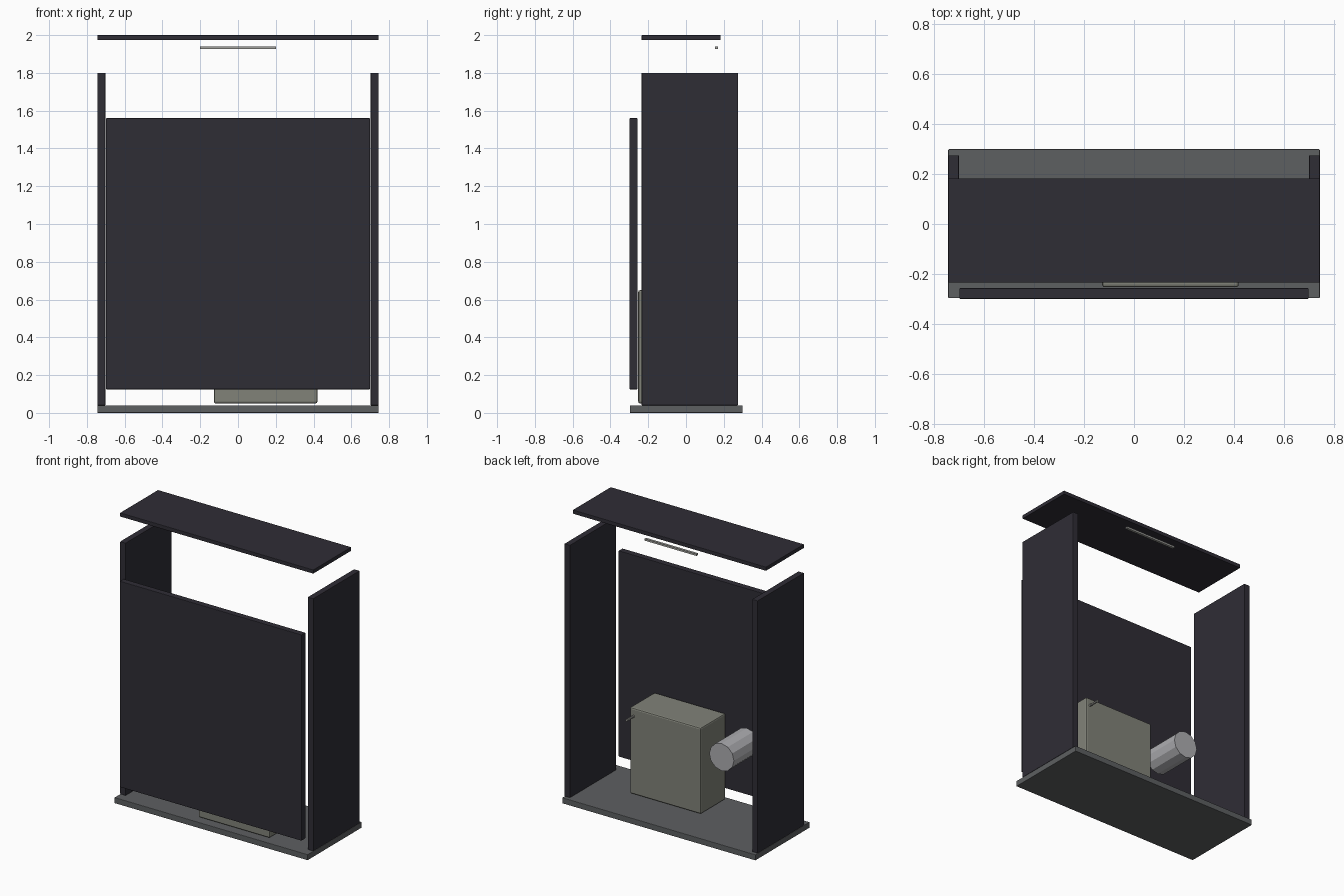
import bpy
import math

old = bpy.data.objects.get("Cube")
if old:
    bpy.data.objects.remove(old, do_unlink=True)


def material(name, rgb):
    m = bpy.data.materials.new(name)
    m.use_nodes = True
    m.diffuse_color = (*rgb, 1)
    m.node_tree.nodes["Principled BSDF"].inputs["Base Color"].default_value = (*rgb, 1)
    return m


dark = material("dark_panel", (0.028, 0.026, 0.036))
slate = material("slate_base", (0.11, 0.115, 0.12))
olive = material("olive_grey", (0.22, 0.225, 0.19))
silver = material("silver", (0.42, 0.42, 0.44))
steel = material("steel_grey", (0.36, 0.36, 0.34))


def finish(obj, name, mat, bevel):
    obj.name = name
    obj.data.materials.append(mat)
    if bevel:
        mod = obj.modifiers.new("soft_edge", "BEVEL")
        mod.width = bevel
        mod.segments = 2
    return obj


def block(name, x, y, z, mat, bevel=0.003):
    """Box spanning the given (low, high) range on each axis."""
    spans = (x, y, z)
    bpy.ops.mesh.primitive_cube_add(size=1, location=[(a + b) / 2 for a, b in spans])
    obj = bpy.context.object
    obj.scale = [b - a for a, b in spans]
    bpy.ops.object.transform_apply(location=False, rotation=False, scale=True)
    return finish(obj, name, mat, bevel)


def rod(name, x, y, z, radius, sides, mat):
    """Cylinder lying along y."""
    bpy.ops.mesh.primitive_cylinder_add(
        vertices=sides, radius=radius, depth=y[1] - y[0],
        location=(x, (y[0] + y[1]) / 2, z), rotation=(math.pi / 2, 0, 0))
    return finish(bpy.context.object, name, mat, 0)


# Cabinet panels
block("base", (-0.745, 0.745), (-0.297, 0.3), (0, 0.04), slate)
block("front_panel", (-0.7, 0.7), (-0.3, -0.257), (0.125, 1.56), dark)
block("lid", (-0.745, 0.745), (-0.235, 0.183), (1.973, 2.0), dark)
for side, (lo, hi) in {"left": (0.702, 0.745), "right": (-0.745, -0.702)}.items():
    block(side + "_side_panel", (lo, hi), (-0.235, 0.275), (0.04, 1.8), dark)

# Strip under the lid
block("lid_strip", (-0.2, 0.2), (0.153, 0.17), (1.927, 1.94), steel, 0)

# Inner unit, its small peg and the canister beside it
block("inner_box", (-0.128, 0.42), (-0.253, 0.02), (0.05, 0.65), olive, 0.01)
rod("box_peg", 0.39, (0.015, 0.1), 0.595, 0.008, 8, steel)
rod("canister", -0.348, (-0.175, 0.105), 0.54, 0.095, 12, silver)
